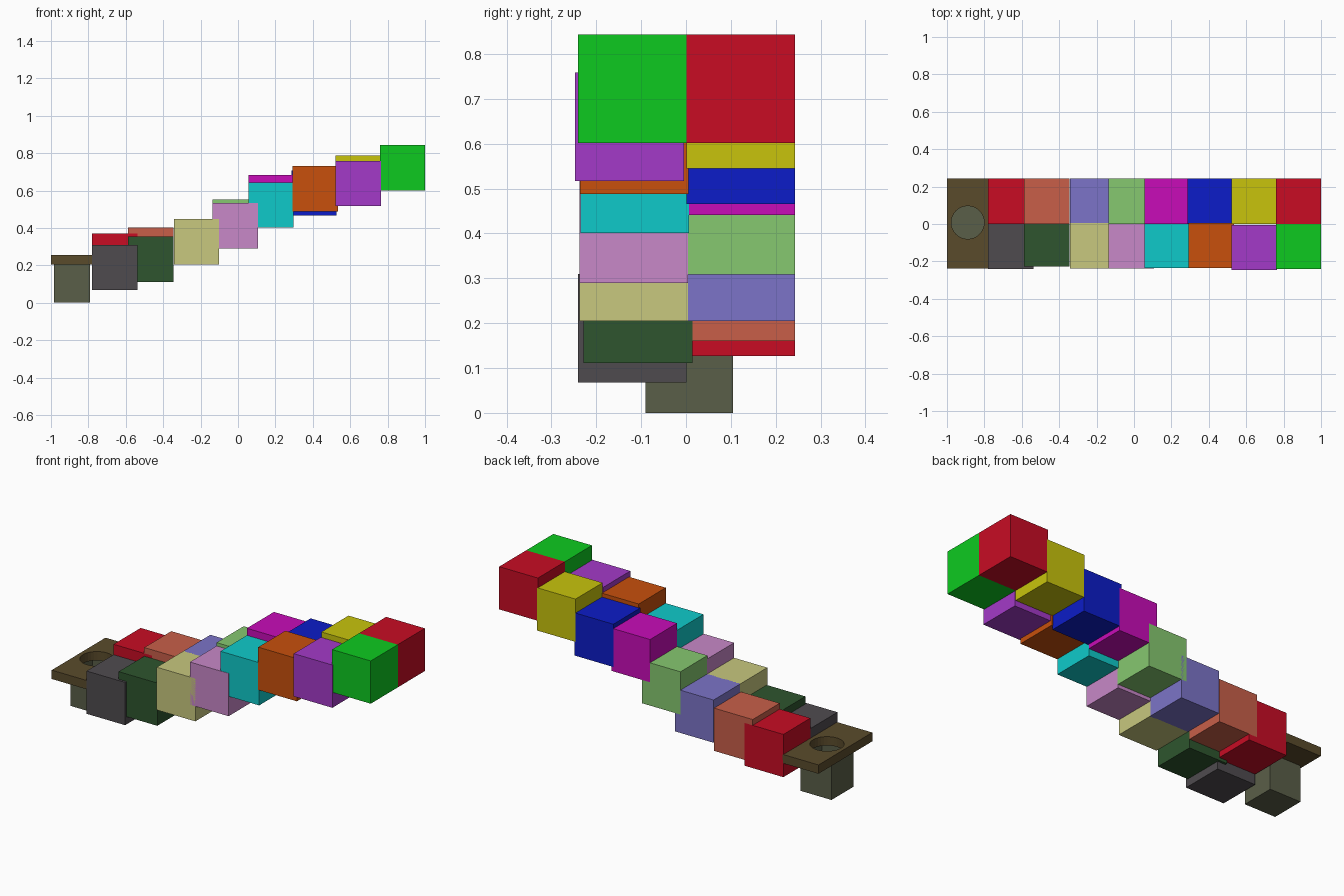
import bpy, bmesh
from mathutils import Vector

if "Cube" in bpy.data.objects:
    bpy.data.objects.remove(bpy.data.objects["Cube"])


def linear(c):
    return c / 12.92 if c <= 0.04045 else ((c + 0.055) / 1.055) ** 2.4


def paint(ob, hexcol):
    mat = bpy.data.materials.new(ob.name + "_colour")
    rgb = [linear(int(hexcol[i:i + 2], 16) / 255) for i in (0, 2, 4)]
    mat.diffuse_color = (*rgb, 1)
    mat.use_nodes = True
    mat.node_tree.nodes["Principled BSDF"].inputs["Base Color"].default_value = mat.diffuse_color
    ob.data.materials.append(mat)


def box(name, lo, hi, hexcol, open_top=False):
    lo, hi = Vector(lo), Vector(hi)
    bm = bmesh.new()
    bmesh.ops.create_cube(bm, size=1)
    bmesh.ops.scale(bm, vec=hi - lo, verts=bm.verts)
    bmesh.ops.translate(bm, vec=(lo + hi) / 2, verts=bm.verts)
    if open_top:
        bm.normal_update()
        top = [f for f in bm.faces if f.normal.z > 0.9]
        bmesh.ops.delete(bm, geom=top, context='FACES_ONLY')
    me = bpy.data.meshes.new(name)
    bm.to_mesh(me)
    bm.free()
    ob = bpy.data.objects.new(name, me)
    bpy.context.collection.objects.link(ob)
    paint(ob, hexcol)
    return ob


# end plate with a round hole
plate = box("end_plate", (-1, -0.238, 0.205), (-0.775, 0.243, 0.255), "5a4b2b")
bpy.ops.mesh.primitive_cylinder_add(vertices=32, radius=0.088, depth=0.3,
                                    location=(-0.889, 0.008, 0.23))
cutter = bpy.context.object
cutter.name = "hole_cutter"
cut = plate.modifiers.new("hole", 'BOOLEAN')
cut.object = cutter
cut.solver = 'EXACT'
bpy.context.view_layer.objects.active = plate
bpy.ops.object.modifier_apply(modifier="hole")
bpy.data.objects.remove(cutter)

# open cup under the hole
box("well_box", (-0.985, -0.09, 0), (-0.79, 0.105, 0.205), "5a5e48", open_top=True)

# two rows of rising cubes: x start, y start, z start, colour
S = 0.242
front = [(-0.78, -0.241, 0.068, "4f4b4f"), (-0.588, -0.228, 0.111, "2e552e"),
         (-0.343, -0.237, 0.205, "c8c87e"), (-0.135, -0.237, 0.290, "c888c8"),
         (0.055, -0.235, 0.401, "0fcaca"), (0.292, -0.236, 0.488, "c8500c"),
         (0.522, -0.247, 0.517, "a43ac8"), (0.758, -0.241, 0.601, "0dca20")]
back = [(-0.78, 0.001, 0.127, "c80c24"), (-0.588, 0.001, 0.160, "c85f49"),
        (-0.343, 0.001, 0.205, "7c74c8"), (-0.135, 0.001, 0.309, "86c870"),
        (0.055, 0.001, 0.441, "c80cb8"), (0.285, 0.001, 0.466, "0c1cc8"),
        (0.522, 0.001, 0.545, "c8c40c"), (0.758, 0.001, 0.601, "c80c24")]
for row, cubes in (("front", front), ("back", back)):
    for i, (x, y, z, col) in enumerate(cubes):
        box(f"{row}_cube_{i + 1}", (x, y, z), (x + S, y + S, z + S), col)
